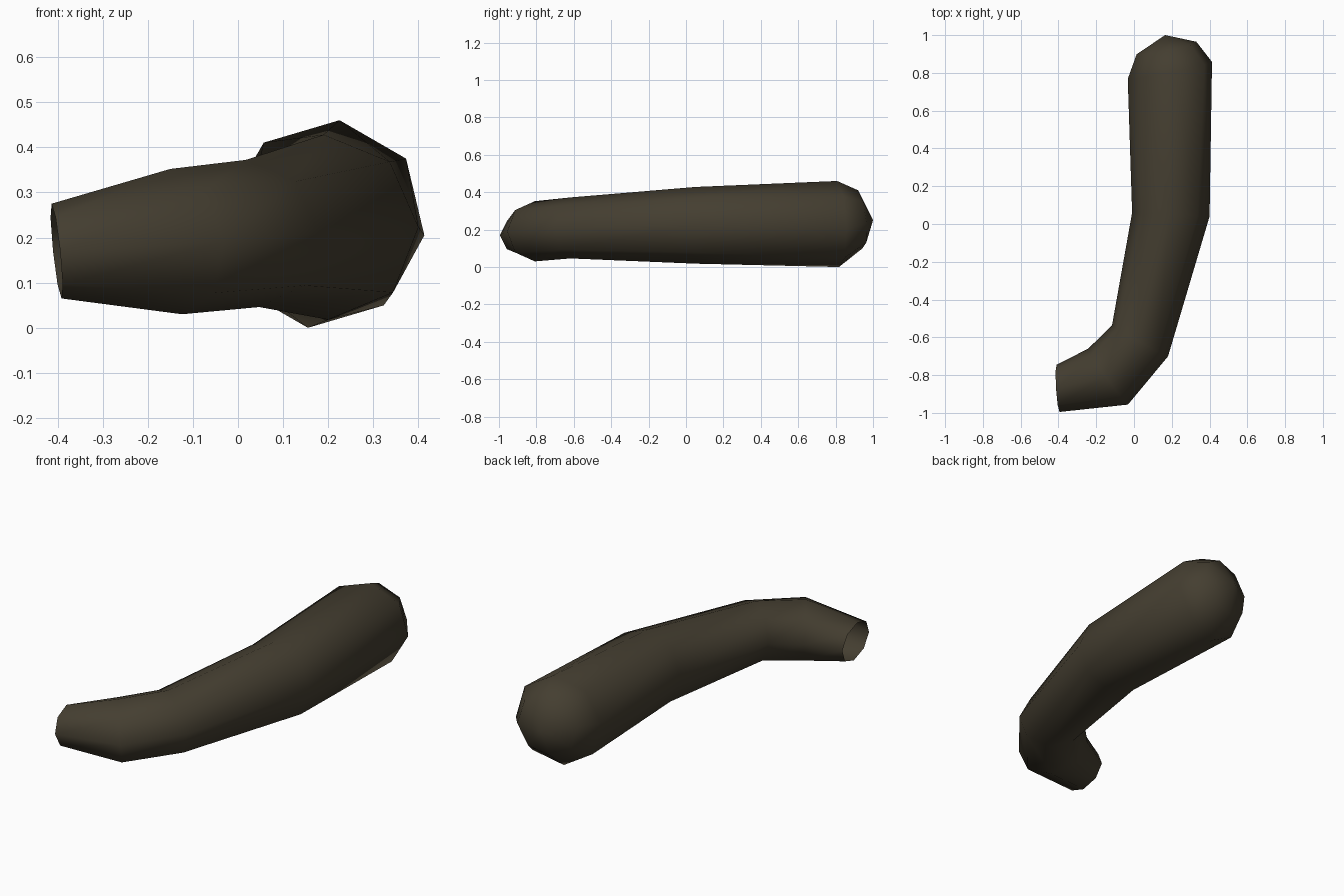
import bpy, bmesh, math
from mathutils import Vector

if "Cube" in bpy.data.objects:
    bpy.data.objects.remove(bpy.data.objects["Cube"])

SIDES = 8
# each section: centre, sideways half-axis, upward half-axis
SECTIONS = [
    ((-0.402, -0.87, 0.17), (0.008, -0.125, 0), (-0.011, 0, 0.105)),
    ((-0.137, -0.808, 0.191), (0.105, -0.148, 0), (-0.013, 0, 0.161)),
    ((0.032, -0.618, 0.209), (0.148, -0.083, 0), (-0.015, 0, 0.163)),
    ((0.195, 0.05, 0.223), (0.205, -0.01, 0), (-0.005, 0, 0.205)),
    ((0.19, 0.813, 0.23), (0.223, 0.045, -0.025), (0.035, -0.005, 0.23)),
    ((0.172, 0.932, 0.255), (0.158, 0.033, -0.02), (0.025, -0.012, 0.155)),
]
TIP = (0.165, 1.0, 0.25)

bm = bmesh.new()
rings = []
for c, u, v in SECTIONS:
    c, u, v = Vector(c), Vector(u), Vector(v)
    rings.append([bm.verts.new(c + u * math.cos(a) + v * math.sin(a))
                  for a in (2 * math.pi * i / SIDES for i in range(SIDES))])

# tube skin, open at the narrow end
for a, b in zip(rings, rings[1:]):
    for i in range(SIDES):
        j = (i + 1) % SIDES
        bm.faces.new((a[i], b[i], b[j], a[j]))

# rounded closing tip
tip = bm.verts.new(TIP)
for i in range(SIDES):
    bm.faces.new((rings[-1][i], tip, rings[-1][(i + 1) % SIDES]))

# make sure the skin faces outward
bm.normal_update()
f = bm.faces[:][0]
if f.normal.dot(f.calc_center_median() - (Vector(SECTIONS[0][0]) + Vector(SECTIONS[1][0])) / 2) < 0:
    bmesh.ops.reverse_faces(bm, faces=bm.faces[:])
for f in bm.faces:
    f.smooth = True

mesh = bpy.data.meshes.new("bent_tube")
bm.to_mesh(mesh)
bm.free()

mat = bpy.data.materials.new("dark olive brown")
mat.diffuse_color = (0.058, 0.048, 0.030, 1)
mat.use_nodes = True
mat.node_tree.nodes["Principled BSDF"].inputs["Base Color"].default_value = mat.diffuse_color
mesh.materials.append(mat)
obj = bpy.data.objects.new("bent_tube", mesh)
bpy.context.collection.objects.link(obj)
